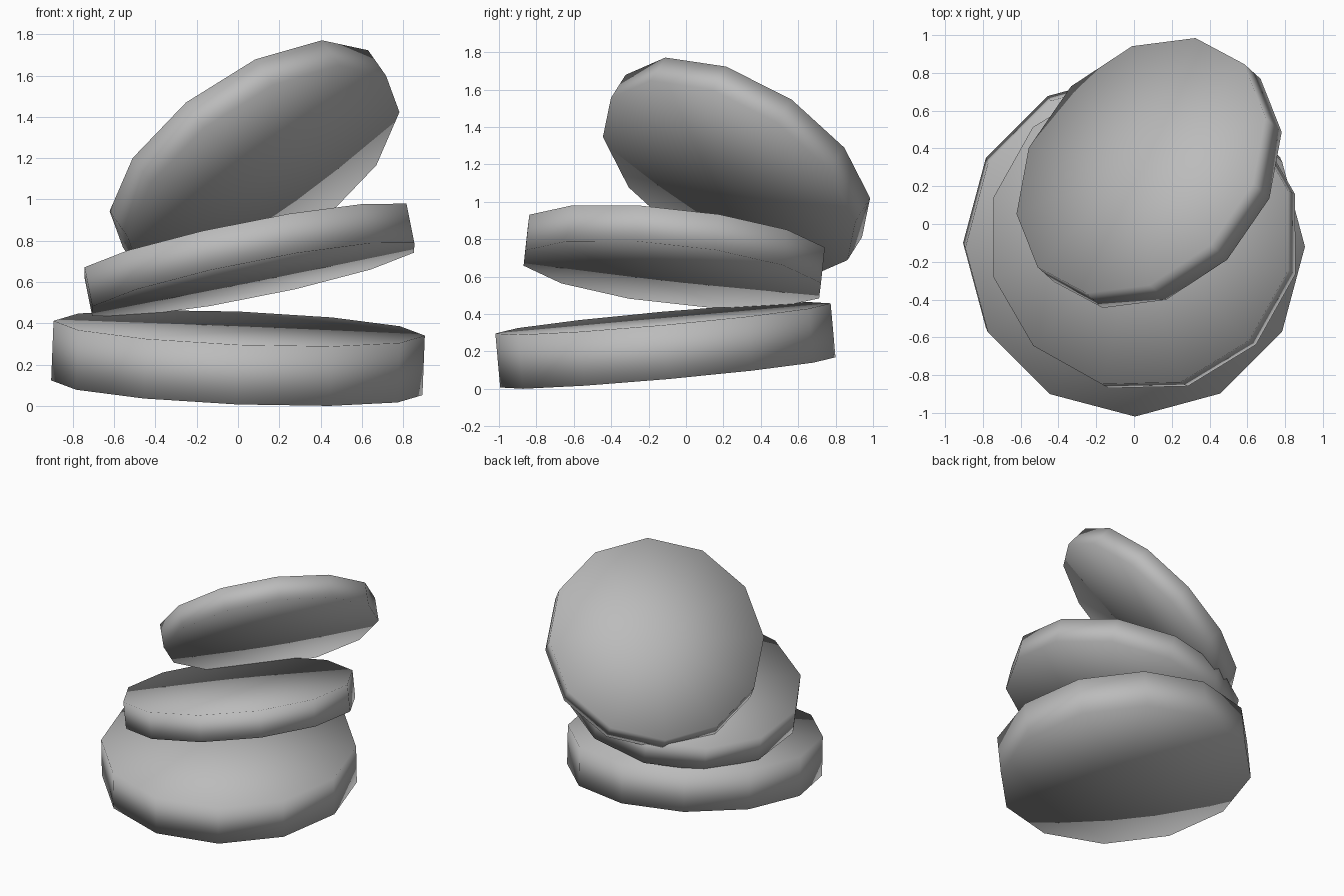
import bpy
from mathutils import Matrix, Vector

if "Cube" in bpy.data.objects:
    bpy.data.objects.remove(bpy.data.objects["Cube"])

# One plain grey for all stones
grey = bpy.data.materials.new("stone_grey")
grey.diffuse_color = (0.5, 0.5, 0.5, 1)
grey.use_nodes = True
grey.node_tree.nodes["Principled BSDF"].inputs["Base Color"].default_value = grey.diffuse_color


def stone(name, centre, normal, corner, radius, thickness):
    """Twelve-sided smooth slab; corner is the direction of one rim corner."""
    z = Vector(normal).normalized()
    x = Vector(corner)
    x = (x - z * x.dot(z)).normalized()
    y = z.cross(x)
    turn = Matrix((x, y, z)).transposed().to_4x4()
    # the primitive's first corner lies on +y
    turn = turn @ Matrix.Rotation(-1.5707963, 4, 'Z')
    bpy.ops.mesh.primitive_cylinder_add(vertices=12, radius=radius,
                                        depth=thickness, end_fill_type='TRIFAN')
    ob = bpy.context.object
    ob.name = name
    ob.matrix_world = Matrix.Translation(centre) @ turn
    ob.data.materials.append(grey)
    bpy.ops.object.shade_smooth()
    return ob


# Stacked slabs, each smaller and more tilted
stone("bottom_stone", (0, -0.11, 0.232), (0.04, -0.09, 1), (1, 0, 0), 0.9, 0.29)
stone("middle_stone", (0.055, -0.063, 0.707), (-0.2, 0.11, 1),
      (0.966, 0.259, 0), 0.823, 0.195)
stone("top_stone", (0.08, 0.27, 1.183), (-0.511, 0.46, 0.726),
      (0.56, 0.55, 0.045), 0.768, 0.17)
